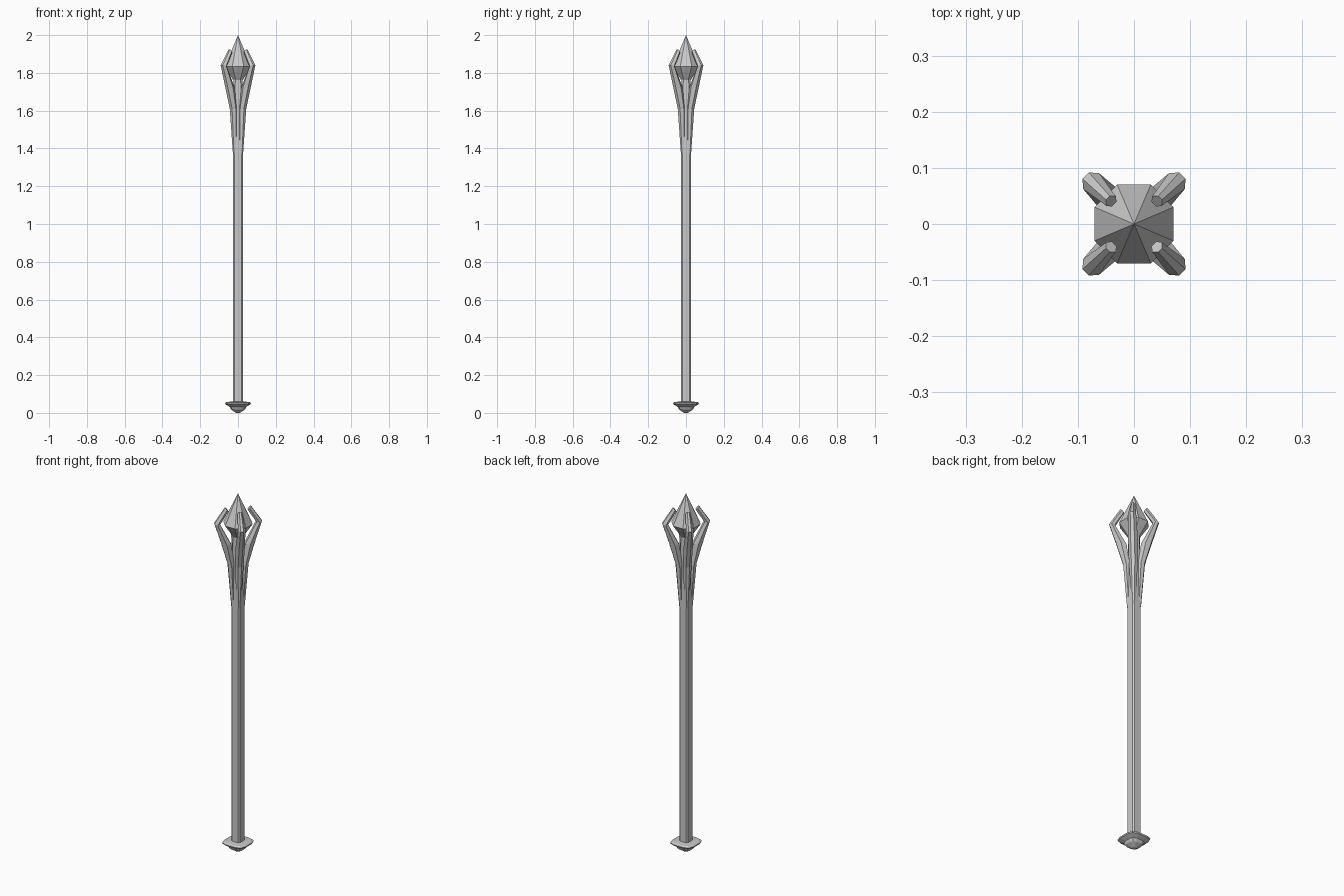
import bpy, bmesh, math

if "Cube" in bpy.data.objects:
    bpy.data.objects.remove(bpy.data.objects["Cube"])


def loft(name, rings):
    """Skin a closed solid through a list of equally sized point rings."""
    bm = bmesh.new()
    loops = [[bm.verts.new(p) for p in ring] for ring in rings]
    for a, b in zip(loops, loops[1:]):
        n = len(a)
        for i in range(n):
            j = (i + 1) % n
            bm.faces.new((a[i], a[j], b[j], b[i]))
    bm.faces.new(loops[0][::-1])
    bm.faces.new(loops[-1])
    bmesh.ops.remove_doubles(bm, verts=bm.verts, dist=1e-5)
    bmesh.ops.recalc_face_normals(bm, faces=bm.faces)
    mesh = bpy.data.meshes.new(name)
    bm.to_mesh(mesh)
    bm.free()
    ob = bpy.data.objects.new(name, mesh)
    bpy.context.collection.objects.link(ob)
    return ob


def chamfered_square(a, b, z):
    return [(a, -b, z), (a, b, z), (b, a, z), (-b, a, z),
            (-a, b, z), (-a, -b, z), (-b, -a, z), (b, -a, z)]


def squircle(r, z, n=16):
    ring = []
    for i in range(n):
        c, s = math.cos(2 * math.pi * i / n), math.sin(2 * math.pi * i / n)
        k = r / (c ** 4 + s ** 4) ** 0.25
        ring.append((k * c, k * s, z))
    return ring


# Shaft, running up between the prongs
loft("shaft", [chamfered_square(a, b, z) for a, b, z in
               [(0.027, 0.019, 0.04), (0.027, 0.019, 1.40), (0.025, 0.018, 1.60),
                (0.025, 0.014, 1.77)]])

# Stepped pommel
loft("pommel", [squircle(r, z) for r, z in
                [(0.010, 0.0), (0.036, 0.017), (0.041, 0.026), (0.043, 0.032),
                 (0.066, 0.045), (0.068, 0.052), (0.060, 0.058), (0.027, 0.060)]])

# Faceted crystal
loft("crystal", [chamfered_square(a, b, z) for a, b, z in
                 [(0.012, 0.006, 1.74), (0.070, 0.030, 1.835), (0, 0, 2.0)]])

# Four claw prongs on the diagonals: inner radius, outer radius, half width,
# inner z, outer z for each station
stations = [
    (0.015, 0.034, 0.010, 1.37, 1.37),
    (0.020, 0.053, 0.022, 1.60, 1.61),
    (0.036, 0.086, 0.024, 1.72, 1.725),
    (0.094, 0.122, 0.020, 1.835, 1.84),
    (0.050, 0.066, 0.012, 1.905, 1.925),
]


def prong_ring(ri, ro, w, zi, zo):
    rm, zm = ri + (ro - ri) * 0.5, (zi + zo) / 2
    return [(ri, -w * 0.5, zi), (rm, -w, zm), (ro, -w * 0.4, zo),
            (ro, w * 0.4, zo), (rm, w, zm), (ri, w * 0.5, zi)]


for k in range(4):
    prong = loft(f"prong_{k + 1}", [prong_ring(*s) for s in stations])
    prong.rotation_euler.z = math.pi / 4 + k * math.pi / 2
